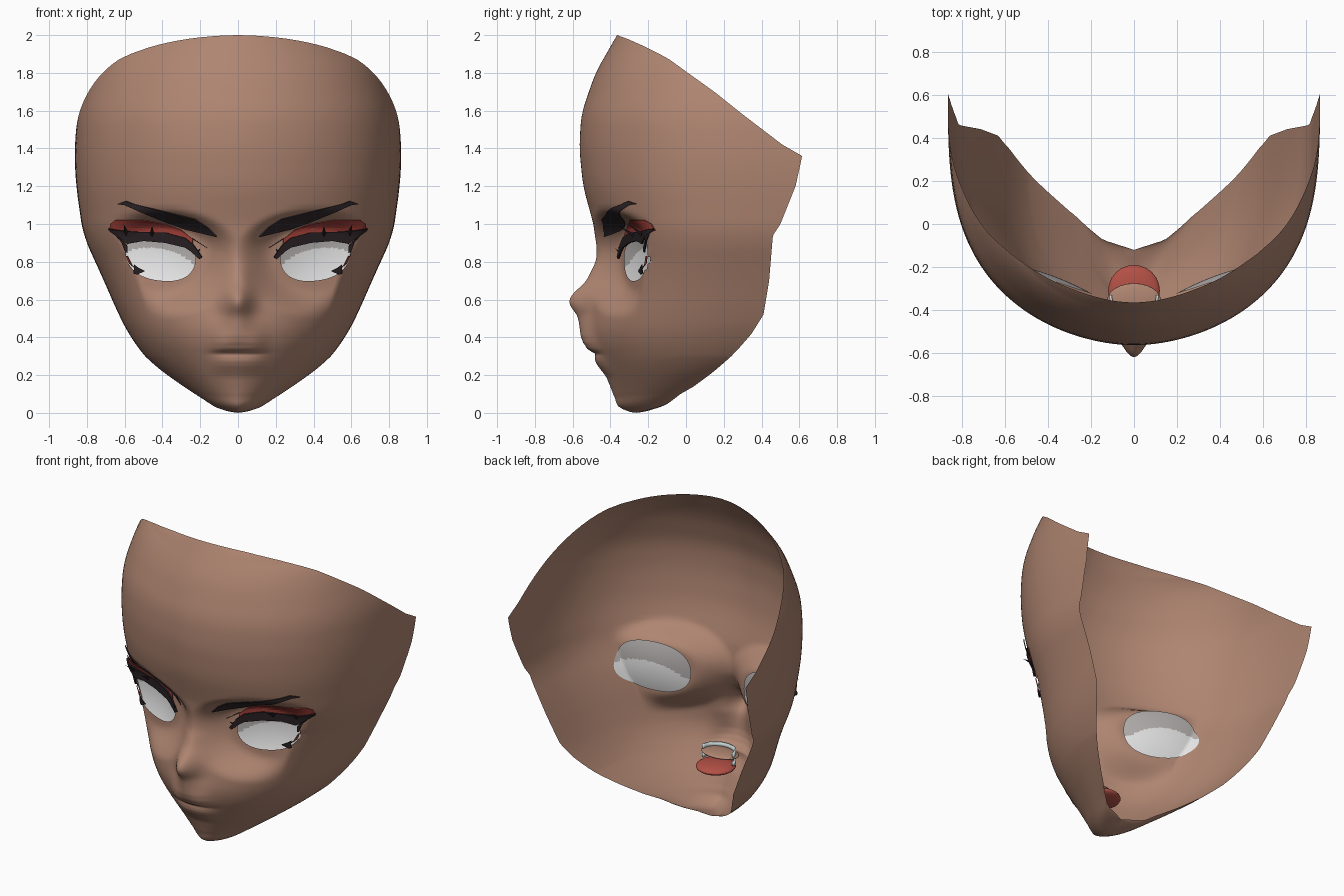
import bpy, bmesh, math
from mathutils import Vector
from mathutils.bvhtree import BVHTree

if "Cube" in bpy.data.objects:
    bpy.data.objects.remove(bpy.data.objects["Cube"])


def material(name, r, g, b):
    m = bpy.data.materials.new(name)
    m.diffuse_color = (r, g, b, 1)
    m.use_nodes = True
    m.node_tree.nodes["Principled BSDF"].inputs["Base Color"].default_value = m.diffuse_color
    return m


SKIN = material("skin", .43, .235, .165)
WHITE = material("eye white", .85, .85, .85)
GREY = material("eye grey", .45, .43, .42)
LASH = material("lash black", .02, .013, .015)
BROW = material("brow dark", .035, .024, .027)
RED = material("eyeshadow red", .33, .045, .035)
TONGUE = material("tongue red", .45, .08, .06)
TEETH = material("teeth", .6, .68, .68)


def make(name, verts, faces, mats, smooth=True):
    me = bpy.data.meshes.new(name)
    me.from_pydata([tuple(v) for v in verts], [], faces)
    for m in mats:
        me.materials.append(m)
    for p in me.polygons:
        p.use_smooth = smooth
    ob = bpy.data.objects.new(name, me)
    bpy.context.collection.objects.link(ob)
    return ob


def lerp_table(table, k):
    """Linear lookup in rows of (key, values...)."""
    if k <= table[0][0]:
        return table[0][1:]
    for a, b in zip(table, table[1:]):
        if k <= b[0]:
            t = (k - a[0]) / (b[0] - a[0])
            return [p + (q - p) * t for p, q in zip(a[1:], b[1:])]
    return table[-1][1:]


def smooth_table(table, k, h):
    """Lookup averaged over a small window, which rounds the corners."""
    h = max(0, min(h, k - table[0][0], table[-1][0] - k))
    s = [lerp_table(table, k + h * o / 4) for o in range(-4, 5)]
    return [sum(c) / 9 for c in zip(*s)]


# Face: centre profile (key, y, z), cross-section (key, half width, back y, two
# superellipse powers) and the free edge where the section stops (key, y, z)
CENTRE = [(-.1, -.12, .04), (-.04, -.2, .01), (0, -.28, -.003), (.03, -.36, .03),
          (.1, -.385, .1), (.2, -.425, .2), (.3, -.47, .3), (.4, -.512, .4),
          (.5, -.512, .5), (.7, -.475, .7), (.85, -.457, .85), (1, -.49, 1),
          (1.2, -.545, 1.2), (1.4, -.565, 1.4), (1.58, -.555, 1.58),
          (1.8, -.48, 1.8), (2, -.365, 2)]
SECTION = [(-.1, 0, -.12, 1.6, 1.6), (0, .14, -.075, 1.6, 1.6), (.03, .2, -.03, 1.6, 1.6),
           (.1, .285, .05, 1.7, 1.8), (.2, .405, .15, 1.8, 2.1), (.3, .495, .24, 1.85, 2.3),
           (.4, .57, .335, 1.85, 2.5), (.52, .632, .425, 1.85, 2.7), (.7, .71, .49, 1.85, 2.9),
           (.94, .82, .555, 1.85, 3.2), (1.2, .857, .6, 1.85, 3.2), (1.36, .866, .617, 1.85, 3.2),
           (1.58, .855, .617, 1.85, 3.2), (1.7, .818, .617, 1.85, 3.2),
           (1.8, .787, .617, 1.85, 3.2), (1.88, .75, .617, 1.85, 3.2),
           (1.94, .71, .617, 1.85, 3.2), (1.98, .64, .617, 1.85, 3.2), (2, .58, .617, 1.85, 3.2)]
EDGE = [(-.1, -.12, .04), (0, -.075, .065), (.03, -.03, .1), (.1, .05, .145),
        (.2, .15, .22), (.3, .24, .3), (.4, .335, .4), (.52, .41, .52), (.7, .44, .7),
        (.94, .46, .94), (1, .5, 1), (1.2, .58, 1.2), (1.36, .615, 1.36), (1.42, .51, 1.42),
        (1.58, .3, 1.58), (1.7, .15, 1.7), (1.8, .01, 1.8), (1.88, -.1, 1.88),
        (1.94, -.22, 1.94), (1.98, -.31, 1.98), (2, -.365, 2)]
NOSE = [(.36, 0), (.42, .02), (.5, .055), (.55, .098), (.58, .125), (.62, .12),
        (.66, .085), (.7, .05), (.8, .017), (1, 0)]
LIPS = [(.19, 0), (.25, .02), (.275, .022), (.298, .014), (.312, .004),
        (.325, .022), (.34, .038), (.37, .043), (.41, .034), (.45, .018), (.52, 0)]

EYE = (.41, .84)


def eye_plane(x):
    return -.335 + .33 * (abs(x) - .2)


def eye_d(x, z, top=.085):
    """Below 1 inside the eye opening, 1 on its rim."""
    dx = abs(x) - EYE[0]
    dz = z - EYE[1] - .1 * dx
    b = top if dz > 0 else .14
    return ((abs(dx) / .185) ** 2.3 + (abs(dz) / b) ** 2.3) ** (1 / 2.3)


def span(a, b, step):
    n = round((b - a) / step)
    return [a + (b - a) * i / n for i in range(n)]


keys = (span(-.1, .2, .015) + span(.2, .42, .008) + span(.42, 1.08, .017)
        + span(1.08, 1.36, .03) + span(1.36, 1.9, .03) + span(1.9, 1.98, .01)
        + span(1.98, 2, .002) + [2])
N = 60
verts, faces = [], []
for k in keys:
    y0, z0 = smooth_table(CENTRE, k, .012 if k < .08 else .06)
    A, yb, pa, pb = smooth_table(SECTION, k, .02 if k < .1 else .08)
    ye, ze = lerp_table(EDGE, k)
    nose = smooth_table(NOSE, k, .02)[0] if .36 < k < 1 else 0
    lips = lerp_table(LIPS, k)[0]
    depth = max(yb - y0, 1e-6)
    tm = math.acos(min(max((yb - ye) / depth, 0), 1) ** (pb / 2))
    for i in range(-N, N + 1):
        u = abs(i) / N
        t = tm * (1 - (1 - u ** 1.2) ** 1.15)
        x = math.copysign(A * math.sin(t) ** (2 / pa), i)
        y = yb - depth * max(math.cos(t), 0) ** (2 / pb)
        z = z0 + (ze - z0) * u * u
        # eye socket recess
        D = math.hypot((abs(x) - EYE[0]) / .23, (z - EYE[1]) / (.13 if z > EYE[1] else .18))
        w = min(max((1.9 - D) / .9, 0), 1)
        y += w * w * (3 - 2 * w) * max(0, eye_plane(x) - y)
        y -= nose * math.exp(-(x / .075) ** 2) + lips * math.exp(-(x / .135) ** 4)
        verts.append(Vector((x, y, z)))
W = 2 * N + 1
for r in range(len(keys) - 1):
    for i in range(W - 1):
        a = r * W + i
        faces.append((a, a + 1, a + W + 1, a + W))
surface = BVHTree.FromPolygons(verts, faces)

face = make("face", verts, faces, [SKIN])
bm = bmesh.new()
bm.from_mesh(face.data)
cut = [f for f in bm.faces if f.calc_center_median().y < .2
       and eye_d(f.calc_center_median().x, f.calc_center_median().z) < 1]
cutset = set(cut)
rim = {v for f in cut for v in f.verts if any(g not in cutset for g in v.link_faces)}
for v in rim:  # snap the opening to a clean outline
    s = 1 / eye_d(v.co.x, v.co.z)
    sx = math.copysign(1, v.co.x)
    nx = EYE[0] + (abs(v.co.x) - EYE[0]) * s
    v.co.y += .33 * (nx - abs(v.co.x))
    v.co.x, v.co.z = sx * nx, EYE[1] + (v.co.z - EYE[1]) * s
bmesh.ops.delete(bm, geom=cut, context='FACES')
bmesh.ops.remove_doubles(bm, verts=bm.verts, dist=.0005)
bm.to_mesh(face.data)
bm.free()


def on_face(x, z, lift):
    hit = surface.ray_cast(Vector((x, -2, z)), Vector((0, 1, 0)))[0]
    return Vector((x, (hit.y if hit else -.2) - lift, z))


def resample(pts, n):
    table = [(i / (len(pts) - 1),) + p for i, p in enumerate(pts)]
    return [lerp_table(table, j / n) for j in range(n + 1)]


def strip(name, upper, lower, lift, mat, thick=.008, n=36, rows=6):
    """Mirrored pair of plates between two outlines, laid on the face."""
    vs, fs = [], []
    A, B = resample(upper, n), resample(lower, n)
    for s in (1, -1):
        o = len(vs)
        for a, b in zip(A, B):
            for r in range(rows + 1):
                t = r / rows
                vs.append(on_face(s * (a[0] + (b[0] - a[0]) * t), a[1] + (b[1] - a[1]) * t, lift))
        for i in range(n):
            for r in range(rows):
                q = o + i * (rows + 1) + r
                f = (q, q + 1, q + rows + 2, q + rows + 1)
                fs.append(f if s < 0 else f[::-1])
    ob = make(name, vs, fs, [mat], False)
    m = ob.modifiers.new("thickness", 'SOLIDIFY')
    m.thickness, m.offset = thick, 0
    return ob


# Eyebrows, eyeshadow, lashes and lid creases
strip("eyebrows", [(.635, 1.107), (.595, 1.122), (.55, 1.105), (.41, 1.07), (.23, 1.025), (.16, .98), (.115, .935)],
      [(.635, 1.105), (.6, 1.1), (.52, 1.065), (.385, 1.01), (.28, .972), (.2, .953), (.115, .932)], .014, BROW, .005)
strip("eyeshadow", [(.675, 1.0), (.65, 1.02), (.5, 1.02), (.38, .998), (.3, .968), (.24, .92)],
      [(.68, .965), (.62, .94), (.5, .94), (.38, .935), (.3, .915), (.24, .88)], .012, RED, .004)
strip("upper_lashes", [(.685, .975), (.6, .962), (.5, .957), (.385, .955), (.28, .926), (.235, .89), (.19, .825)],
      [(.68, .965), (.585, .895), (.5, .91), (.385, .9), (.28, .875), (.25, .855), (.205, .815)], .024, LASH, .01)
strip("outer_lash_corner", [(.65, .945), (.615, .9), (.594, .85)], [(.6, .9), (.585, .88), (.585, .85)], .015, LASH)
strip("lower_shadow", [(.592, .83), (.575, .79), (.54, .765)], [(.585, .83), (.56, .78), (.53, .755)], .008, RED, .005)
strip("lower_lashes", [(.55, .785), (.53, .77), (.495, .752)], [(.55, .738), (.535, .732), (.495, .75)], .014, LASH, .006)
strip("lid_creases", [(.32, .955), (.24, .925), (.165, .875)], [(.32, .95), (.24, .918), (.165, .873)], .006, BROW, .003)

# Lash spikes that stand out from the lid
vs, fs = [], []
for s in (1, -1):
    for x, z, tx, tz, out in ((.59, .95, .605, 1.0, .08), (.455, .945, .455, .99, .09),
                              (.22, .85, .2, .87, .03)):
        o = len(vs)
        c = on_face(s * x, z, .015)
        vs += [c + Vector((.013, 0, 0)), c + Vector((-.013, 0, 0)), c + Vector((0, 0, -.025)),
               Vector((s * tx, c.y - out, tz))]
        fs += [(o, o + 1, o + 3), (o + 1, o + 2, o + 3), (o + 2, o, o + 3), (o, o + 2, o + 1)]
make("lash_spikes", vs, fs, [LASH], False)

# Eye whites: hollow plates behind the openings
SEG, RINGS = 64, 20
for side, s in (("left", 1), ("right", -1)):
    vs, fs = [], []
    for r in range(RINGS + 1):
        q = max(r / RINGS, .001)
        for j in range(SEG):
            a = 2 * math.pi * j / SEG
            dx, dz = math.cos(a) * .1, math.sin(a) * .1
            m = q * 1.18 / eye_d(EYE[0] + dx, EYE[1] + dz, .13)
            x, z = EYE[0] + dx * m, EYE[1] + dz * m
            y = eye_plane(x) + .012 + .025 * (1 - q * q)
            vs.append((s * x, max(y, on_face(s * x, z, -.01).y), z))
    for r in range(RINGS):
        for j in range(SEG):
            a, b = r * SEG + j, r * SEG + (j + 1) % SEG
            f = (a, b, b + SEG, a + SEG)
            fs.append(f if s < 0 else f[::-1])
    ob = make(side + "_eye_white", vs, fs, [WHITE, GREY])
    for p in ob.data.polygons:  # grey upper part
        x, z = abs(p.center.x), p.center.z
        p.material_index = int(z > .875 - 1.5 * (x - .47) ** 2)


# Mouth interior
def blob(name, loc, radii, mat):
    bpy.ops.mesh.primitive_uv_sphere_add(segments=24, ring_count=12, radius=1, location=loc)
    ob = bpy.context.object
    ob.name, ob.scale = name, radii
    ob.data.materials.append(mat)
    bpy.ops.object.shade_smooth()


blob("tongue", (0, -.31, .265), (.12, .12, .032), TONGUE)
blob("mouth_roof", (0, -.355, .335), (.125, .08, .018), SKIN)
for name, z, h in (("upper_teeth", .335, .035), ("lower_teeth", .285, .025)):
    arc = [math.pi * (1 + j / 20) for j in range(21)]
    vs = [(.115 * math.cos(a), -.33 + .1 * math.sin(a), z + d) for a in arc for d in (0, h)]
    ob = make(name, vs, [(2 * j, 2 * j + 2, 2 * j + 3, 2 * j + 1) for j in range(20)], [TEETH])
    m = ob.modifiers.new("thickness", 'SOLIDIFY')
    m.thickness = .012
